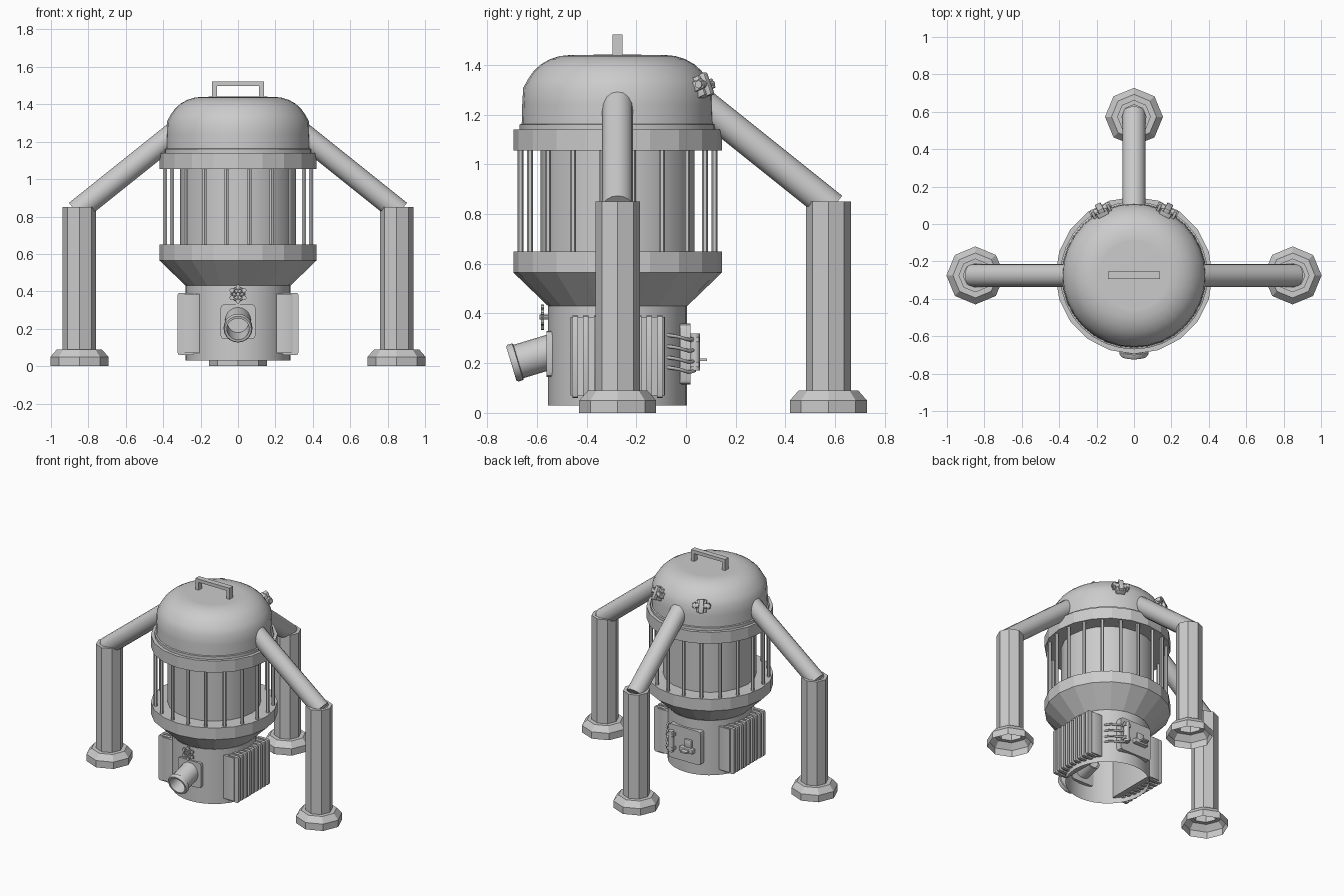
import bpy, bmesh, math
from mathutils import Vector, Matrix

if "Cube" in bpy.data.objects:
    bpy.data.objects.remove(bpy.data.objects["Cube"])

CY = -0.275                       # body axis
C = Vector((0, CY, 0))


def finish(name, bm, smooth=None):
    bmesh.ops.recalc_face_normals(bm, faces=bm.faces)
    me = bpy.data.meshes.new(name)
    bm.to_mesh(me)
    bm.free()
    ob = bpy.data.objects.new(name, me)
    bpy.context.collection.objects.link(ob)
    if smooth:
        bpy.ops.object.select_all(action='DESELECT')
        ob.select_set(True)
        bpy.context.view_layer.objects.active = ob
        bpy.ops.object.shade_smooth_by_angle(angle=math.radians(smooth))
    return ob


def lathe(name, prof, n, mat, smooth=None):
    """Revolve (radius, height) points around local z; first vertex faces -y."""
    bm = bmesh.new()
    rings = []
    for r, z in prof:
        if r < 1e-6:
            rings.append([bm.verts.new((0, 0, z))] * n)
        else:
            rings.append([bm.verts.new((r * math.sin(2 * math.pi * i / n),
                                        -r * math.cos(2 * math.pi * i / n), z)) for i in range(n)])
    for a, b in zip(rings, rings[1:]):
        for i in range(n):
            j = (i + 1) % n
            bm.faces.new(list(dict.fromkeys((a[i], a[j], b[j], b[i]))))
    bmesh.ops.transform(bm, matrix=mat, verts=bm.verts)
    return finish(name, bm, smooth)


def rod(name, a, b, r, n=12, smooth=40):
    a, b = Vector(a), Vector(b)
    q = (b - a).to_track_quat('Z', 'Y').to_matrix().to_4x4()
    L = (b - a).length
    return lathe(name, [(0, 0), (r, 0), (r, L), (0, L)], n, Matrix.Translation(a) @ q, smooth)


def box(name, lo, hi, bevel=0, axis=None, mat=None):
    """Box from corner to corner; bevel only edges along axis if given."""
    lo, hi = Vector(lo), Vector(hi)
    bm = bmesh.new()
    bmesh.ops.create_cube(bm, size=1)
    for v in bm.verts:
        v.co = Vector([(lo[k] + hi[k]) / 2 + v.co[k] * (hi[k] - lo[k]) for k in range(3)])
    if bevel:
        es = [e for e in bm.edges if axis is None or
              abs((e.verts[0].co - e.verts[1].co).normalized()[axis]) > .9]
        bmesh.ops.bevel(bm, geom=es, offset=bevel, segments=2, profile=.5, affect='EDGES')
    if mat:
        bmesh.ops.transform(bm, matrix=mat, verts=bm.verts)
    return finish(name, bm, 30 if bevel else None)


def curve_tube(name, pts, r):
    cu = bpy.data.curves.new(name, 'CURVE')
    cu.dimensions = '3D'
    cu.bevel_depth, cu.bevel_resolution, cu.resolution_u = r, 2, 5
    cu.use_fill_caps = True
    s = cu.splines.new('BEZIER')
    s.bezier_points.add(len(pts) - 1)
    for p, co in zip(s.bezier_points, pts):
        p.co = co
        p.handle_left_type = p.handle_right_type = 'AUTO'
    ob = bpy.data.objects.new(name, cu)
    bpy.context.collection.objects.link(ob)


T = Matrix.Translation(C)

# central body: open lower drum, faceted funnel, cage rings, inner drum
lathe('lower_drum', [(.28, .03), (.28, .43)], 32, T, 30)
lathe('funnel_and_lower_ring', [(.28, .43), (.42, .565), (.42, .65), (.30, .65)], 20, T)
lathe('inner_drum', [(.31, .645), (.31, 1.06)], 20, T, 30)
lathe('upper_ring', [(.30, 1.055), (.42, 1.055), (.42, 1.14), (.38, 1.14)], 20, T)

# domed lid with lip and seam
arc = [(.19 + .187 * math.cos(t), 1.275 + .165 * math.sin(t))
       for t in [math.radians(a) for a in range(12, 91, 13)]]
lathe('dome_lid', [(.395, 1.135), (.395, 1.16), (.386, 1.163), (.384, 1.24), (.380, 1.308)]
      + arc[1:] + [(.19, 1.44), (0, 1.442)], 32, T, 35)

# cage bars
for i in range(20):
    a = math.radians(9 + 18 * i)
    p = C + Vector((.395 * math.sin(a), -.395 * math.cos(a), .64))
    rod('cage_bar', p, p + Vector((0, 0, .43)), .012, 6)

# lid handle
for s in (-1, 1):
    box('handle_post', (s * .125 - .013, CY - .02, 1.43), (s * .125 + .013, CY + .02, 1.50))
box('handle_grip', (-.138, CY - .02, 1.498), (.138, CY + .02, 1.522))

# three legs: hollow octagonal foot and column, round sloping arm
LEG = [(.155, 0), (.155, .05), (.12, .09), (.09, .09), (.09, .85), (.065, .85), (.065, .80), (0, .80)]
for name, d in (('left', (-1, 0, 0)), ('right', (1, 0, 0)), ('back', (0, 1, 0))):
    d = Vector(d)
    lathe(name + '_leg', LEG, 8, Matrix.Translation(C + d * .848))
    rod(name + '_arm', C + d * .30 + Vector((0, 0, 1.277)), C + d * .865 + Vector((0, 0, .825)), .062, 16)

# front outlet: plate and tilted hollow pipe running through the wall
box('outlet_plate', (-.093, -.562, .145), (.093, -.53, .33), .018, 1)
pd = Vector((0, -.956, -.29)).normalized()
tip = Vector((0, -.703, .198))
start = tip - pd * .27
lathe('outlet_pipe', [(.058, 0), (.070, 0), (.070, .24), (.077, .243), (.077, .262), (.072, .27), (.06, .27),
                      (.058, 0)], 20,
      Matrix.Translation(start) @ pd.to_track_quat('Z', 'Y').to_matrix().to_4x4(), 35)

# valve wheel above the outlet
W = Vector((0, -.577, .385))
rod('valve_stem', W + Vector((0, .04, 0)), W + Vector((0, -.012, 0)), .010, 8)
bpy.ops.mesh.primitive_torus_add(major_segments=18, minor_segments=6, major_radius=.033,
                                 minor_radius=.006, location=W, rotation=(math.pi / 2, 0, 0))
bpy.context.object.name = 'valve_rim'
for i in range(6):
    a = math.radians(60 * i + 30)
    o = Vector((math.cos(a), 0, math.sin(a)))
    rod('valve_spoke', W, W + o * .035, .004, 6)
    k = W + o * .039
    rod('valve_knob', k + Vector((0, .006, 0)), k - Vector((0, .006, 0)), .012, 8)

# side radiators with vertical fins
for s, name in ((-1, 'left'), (1, 'right')):
    xs = sorted((s * .20, s * .293))
    box(name + '_radiator', (xs[0], CY - .19, .07), (xs[1], CY + .19, .385), .01, 2)
    for i in range(9):
        y = CY + (i - 4) * .0425
        xf = sorted((s * .235, s * .323))
        box(name + '_radiator_fin', (xf[0], y - .011, .06), (xf[1], y + .011, .392), .012, 1)

# rear service panel
box('rear_panel', (-.13, -.025, .115), (.13, .018, .36), .02, 1)
# terminal tube with clamps, cables wrapping to the right side
rod('terminal_tube', (.095, .036, .17), (.095, .036, .32), .02, 12)
for z in (.195, .295):
    box('terminal_clamp', (.07, .01, z - .01), (.12, .052, z + .01))
for z in (.165, .205, .25, .295):
    curve_tube('cable', [(.095, .035, z + .005), (.14, .012, z), (.178, -.035, z + .012),
                         (.195, -.09, z + .02)], .007)
# latch: block, upright tab and small shelf
box('latch_base', (-.085, .01, .195), (.025, .05, .228), .006)
box('latch_tab', (-.065, .012, .225), (-.005, .032, .285), .006)
box('latch_shelf', (-.06, .04, .208), (-.01, .085, .218))

# two clasps on the rear of the dome
for s in (-1, 1):
    a = math.radians(27) * -s
    M = (T @ Matrix.Rotation(a, 4, 'Z') @ Matrix.Translation((0, .378, 1.315))
         @ Matrix.Rotation(math.radians(22), 4, 'X'))
    rod('clasp_bar', M @ Vector((-.06, .018, 0)), M @ Vector((.06, .018, 0)), .016, 10)
    box('clasp_plate', (-.032, -.03, -.045), (.032, .018, .04), .006, mat=M)
    box('clasp_tongue', (-.017, .01, -.05), (.017, .038, .045), .005, mat=M)
    for e in (-1, 1):
        box('clasp_lug', (e * .045 - .008, -.03, -.02), (e * .045 + .008, .034, .02), .004, mat=M)
